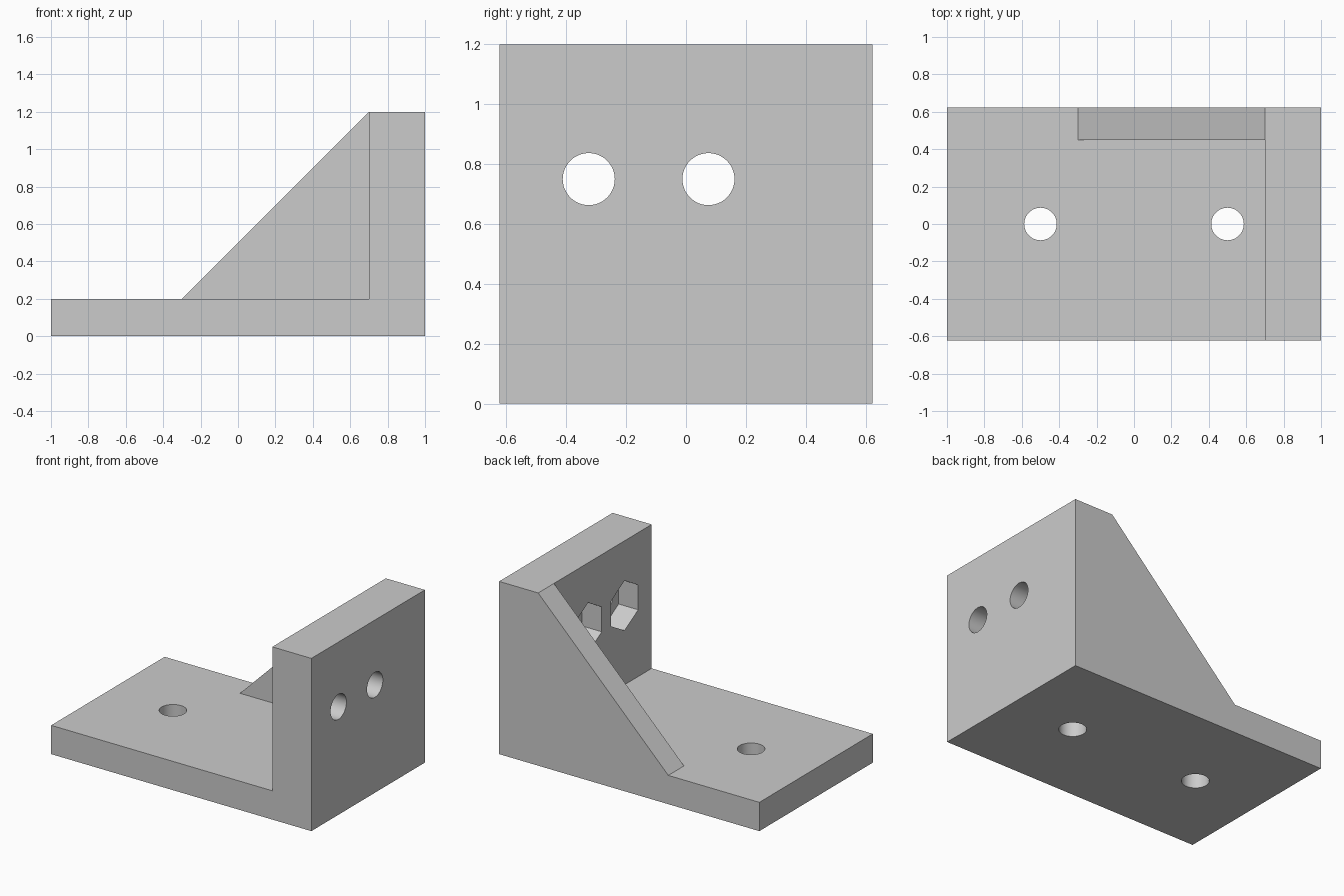
import bpy, bmesh
from math import pi, radians
from mathutils import Matrix, Vector

if "Cube" in bpy.data.objects:
    bpy.data.objects.remove(bpy.data.objects["Cube"], do_unlink=True)

HALF_LENGTH, HALF_WIDTH, HEIGHT = 1.0, 0.623, 1.2
PLATE_TOP, WALL_X, RIB_Y, RIB_FOOT = 0.2, 0.7, 0.45, -0.3
HOLE_RADIUS, HEX_RADIUS, HEX_DEPTH = 0.087, 0.173, 0.15

grey = bpy.data.materials.new("plain grey")
grey.use_nodes = True
colour = (0.6, 0.6, 0.6, 1)
grey.diffuse_color = colour
grey.node_tree.nodes["Principled BSDF"].inputs["Base Color"].default_value = colour


def finish(name, bm):
    bmesh.ops.recalc_face_normals(bm, faces=bm.faces)
    mesh = bpy.data.meshes.new(name)
    bm.to_mesh(mesh)
    bm.free()
    mesh.materials.append(grey)
    obj = bpy.data.objects.new(name, mesh)
    bpy.context.collection.objects.link(obj)
    return obj


def extrude_profile(name, points, y0, y1):
    """Extrude an x-z outline along y."""
    bm = bmesh.new()
    face = bm.faces.new([bm.verts.new((x, y0, z)) for x, z in points])
    result = bmesh.ops.extrude_face_region(bm, geom=[face])
    moved = [v for v in result["geom"] if isinstance(v, bmesh.types.BMVert)]
    bmesh.ops.translate(bm, verts=moved, vec=(0, y1 - y0, 0))
    return finish(name, bm)


def prism(name, sides, radius, length, centre, along_x):
    """Regular prism along z, or along x with a corner pointing up."""
    bm = bmesh.new()
    turn = Matrix.Rotation(pi / 2, 4, "Y") if along_x else Matrix()
    bmesh.ops.create_cone(bm, cap_ends=True, segments=sides, radius1=radius,
                          radius2=radius, depth=length)
    # put the first corner on local x, which the turn makes vertical
    corner = max(bm.verts, key=lambda v: v.co.z)
    spin = Vector((1, 0)).angle_signed(corner.co.xy)
    bmesh.ops.transform(bm, verts=bm.verts,
                        matrix=Matrix.Translation(centre) @ turn @ Matrix.Rotation(spin, 4, "Z"))
    return finish(name, bm)


# Bracket body with the sloped rib outline over its full width
body = extrude_profile("angle_bracket", [
    (-HALF_LENGTH, 0), (HALF_LENGTH, 0), (HALF_LENGTH, HEIGHT), (WALL_X, HEIGHT),
    (RIB_FOOT, PLATE_TOP), (-HALF_LENGTH, PLATE_TOP)], -HALF_WIDTH, HALF_WIDTH)

# Open space in front of the rib
cutters = [extrude_profile("rib_clearance", [
    (RIB_FOOT - 0.2, PLATE_TOP), (WALL_X, PLATE_TOP),
    (WALL_X, HEIGHT + 0.2), (RIB_FOOT - 0.2, HEIGHT + 0.2)], -HALF_WIDTH - 0.2, RIB_Y)]

# Screw holes through the base plate
for x in (-0.5, 0.5):
    cutters.append(prism("plate_hole", 48, HOLE_RADIUS, 1, (x, 0, 0.1), False))

# Bolt holes through the wall, with hexagonal nut pockets on the inner side
for y in (-0.325, 0.075):
    cutters.append(prism("wall_hole", 48, HOLE_RADIUS, 1, (0.85, y, 0.75), True))
    cutters.append(prism("nut_pocket", 6, HEX_RADIUS, 2 * HEX_DEPTH, (WALL_X, y, 0.75), True))

# Apply the cuts one by one, then discard the cutters
for cutter in cutters:
    cutter.hide_render = True
    bpy.context.view_layer.objects.active = body
    cut = body.modifiers.new("cut", "BOOLEAN")
    cut.operation = "DIFFERENCE"
    cut.solver = "EXACT"
    cut.object = cutter
    bpy.ops.object.modifier_apply(modifier=cut.name)
    bpy.data.objects.remove(cutter, do_unlink=True)

# Smooth hole walls, crisp edges elsewhere
bpy.ops.object.select_all(action="DESELECT")
body.select_set(True)
bpy.context.view_layer.objects.active = body
bpy.ops.object.shade_smooth_by_angle(angle=radians(30))
